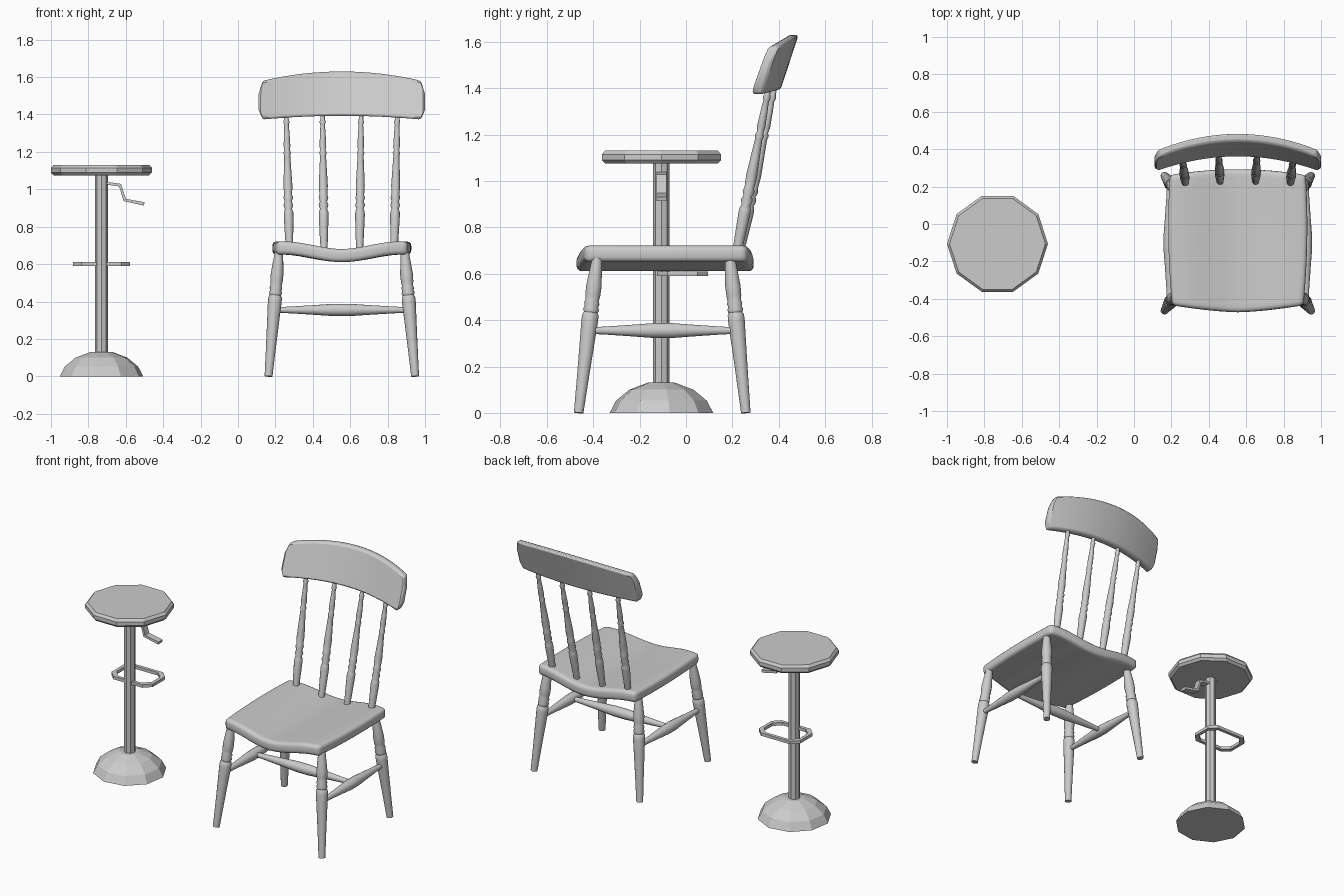
import bpy, bmesh
from math import sin, cos, pi
from mathutils import Vector

if "Cube" in bpy.data.objects:
    bpy.data.objects.remove(bpy.data.objects["Cube"])


def skin(name, rings, closed=False, smooth=False, bevel=0, segs=2):
    """Join equal-length rings of points into a solid."""
    bm = bmesh.new()
    rows = [[bm.verts.new(p) for p in ring] for ring in rings]
    n = len(rows[0])
    pairs = list(zip(rows, rows[1:])) + ([(rows[-1], rows[0])] if closed else [])
    for a, b in pairs:
        for i in range(n):
            j = (i + 1) % n
            bm.faces.new((a[i], a[j], b[j], b[i]))
    if not closed:
        bm.faces.new(rows[0])
        bm.faces.new(rows[-1])
    bmesh.ops.recalc_face_normals(bm, faces=bm.faces)
    mesh = bpy.data.meshes.new(name)
    bm.to_mesh(mesh)
    bm.free()
    ob = bpy.data.objects.new(name, mesh)
    bpy.context.collection.objects.link(ob)
    return finish(ob, smooth, bevel, segs)


def finish(ob, smooth, bevel, segs):
    if bevel:
        m = ob.modifiers.new("rounded_edges", 'BEVEL')
        m.width, m.segments, m.limit_method = bevel, segs, 'ANGLE'
        m.angle_limit = 0.7
    if smooth:
        bpy.ops.object.select_all(action='DESELECT')
        ob.select_set(True)
        bpy.context.view_layer.objects.active = ob
        bpy.ops.object.shade_smooth_by_angle(angle=0.8)
    return ob


def turned(name, p0, p1, profile, sides=14, spin=0, smooth=True):
    """Turned part along p0 to p1; profile is (fraction, radius)."""
    p0, p1 = Vector(p0), Vector(p1)
    q = Vector((0, 0, 1)).rotation_difference(p1 - p0)
    rings = []
    for t, r in profile:
        c = p0.lerp(p1, t)
        rings.append([c + q @ Vector((r * cos(spin + 2 * pi * i / sides),
                                      r * sin(spin + 2 * pi * i / sides), 0))
                      for i in range(sides)])
    return skin(name, rings, smooth=smooth)


# ---------- bar stool (flat shaded, low-poly) ----------
SX, SY = -0.73, -0.106


def stool_part(name, profile, sides, spin=0):
    turned(name, (SX, SY, 0), (SX, SY, 1), profile, sides, spin, False)


stool_part("stool_seat", [(1.075, .255), (1.09, .27), (1.115, .27), (1.131, .256)], 10)
stool_part("stool_pole", [(.11, .0355), (1.08, .0355)], 8)
stool_part("stool_base", [(0, .226), (.053, .198), (.1, .14), (.13, .06)], 10, pi / 20)

# Footrest loop with cut corners
hx, y0, y1, c = .142, -.008, .19, .045
path = [(-hx + c, y0), (hx - c, y0), (hx, y0 + c), (hx, y1 - c),
        (hx - c, y1), (-hx + c, y1), (-hx, y1 - c), (-hx, y0 + c)]
mid = Vector((0, (y0 + y1) / 2))
rings = []
for p in path:
    d = Vector(p) - mid
    sx = .011 if d.x > 0 else -.011
    sy = .011 if d.y > 0 else -.011
    rings.append([(SX + p[0] + s * sx, SY + p[1] + s * sy, .6 + h)
                  for s, h in ((-1, -.01), (1, -.01), (1, .01), (-1, .01))])
skin("stool_footrest", rings, closed=True)

# Height lever: bent flat bar
rings = []
for x, z, dx, dz in ((-.72, 1.035, 0, .007), (-.63, 1.022, .005, .007),
                     (-.606, .943, .006, .006), (-.502, .922, .002, .009)):
    rings.append([(x + s * dx, SY + w, z + s * dz)
                  for s, w in ((-1, -.022), (-1, .022), (1, .022), (1, -.022))])
skin("stool_lever", rings)

# ---------- wooden chair (smooth) ----------
CX = .555

# Saddle seat: curved sheet, thickened and rounded
N = 20
bm = bmesh.new()
grid = []
for j in range(N + 1):
    v = -1 + 2 * j / N
    row = []
    for i in range(N + 1):
        u = -1 + 2 * i / N
        x = CX + u * (.357 + .006 * v + .014 * (1 - v * v))
        front, back = -.435 - .037 * (1 - abs(u) ** 1.5), .262 + .03 * (1 - u * u)
        y = front + (back - front) * (v + 1) / 2
        z = .646 + .04 * (1 - cos(pi * min(abs(u) / .88, 1))) / 2
        row.append(bm.verts.new((x, y, z)))
    grid.append(row)
for j in range(N):
    for i in range(N):
        bm.faces.new((grid[j][i], grid[j][i + 1], grid[j + 1][i + 1], grid[j + 1][i]))
mesh = bpy.data.meshes.new("chair_seat")
bm.to_mesh(mesh)
bm.free()
seat = bpy.data.objects.new("chair_seat", mesh)
bpy.context.collection.objects.link(seat)
sol = seat.modifiers.new("thickness", 'SOLIDIFY')
sol.thickness, sol.offset = .07, 0
finish(seat, True, .022, 3)

# Turned legs and side stretchers
leg = [(0, .021), (.25, .027), (.5, .034), (.6, .037), (.635, .036), (.65, .030),
       (.67, .035), (.69, .030), (.71, .034), (.73, .029), (.76, .033),
       (.82, .034), (.9, .029), (1, .022)]
rail = [(0, .014), (.12, .018), (.3, .026), (.44, .033), (.56, .033),
        (.7, .026), (.88, .018), (1, .014)]
for s, side in ((-1, "left"), (1, "right")):
    turned(f"front_leg_{side}", (CX + s * .392, -.463, 0), (CX + s * .336, -.383, .665), leg)
    turned(f"back_leg_{side}", (CX + s * .392, .258, 0), (CX + s * .336, .19, .665), leg)
    turned(f"side_stretcher_{side}", (CX + s * .364, -.42, .355),
           (CX + s * .364, .22, .355), rail)
turned("cross_stretcher", (CX - .364, -.1, .355), (CX + .364, -.1, .355), rail)

# Back spindles
spin_z = [(.67, .018), (.75, .022), (.86, .026), (.88, .025), (.895, .019), (.915, .026),
          (.935, .019), (.955, .026), (.97, .021), (1.02, .024), (1.1, .02), (1.18, .016),
          (1.195, .02), (1.21, .014), (1.23, .018), (1.3, .015), (1.345, .012),
          (1.36, .017), (1.375, .012), (1.41, .012)]
spindle = [((z - .67) / .74, r) for z, r in spin_z]
for k, (xb, xt, yb, yt) in enumerate(((-.28, -.297, .215, .358), (-.095, -.103, .225, .383),
                                      (.095, .103, .225, .383), (.28, .297, .215, .358))):
    turned(f"back_spindle_{k + 1}", (CX + xb, yb, .67), (CX + xt, yt, 1.41), spindle, 12)

# Curved top rail
rings = []
us = [-1] + [-.95 + 1.9 * i / 16 for i in range(17)] + [1]
for u in us:
    zb, zt = 1.393 - .022 * u * u, 1.63 - .055 * u * u
    if abs(u) == 1:
        zb, zt = 1.425, 1.51
    ring = []
    for z, w in ((zb, -.025), (zb, .025), (zt, .022), (zt, -.022)):
        ring.append((CX + u * .445, .38 + (z - 1.385) * .34 - .075 * u * u + w, z))
    rings.append(ring)
skin("chair_top_rail", rings, smooth=True, bevel=.012, segs=2)
